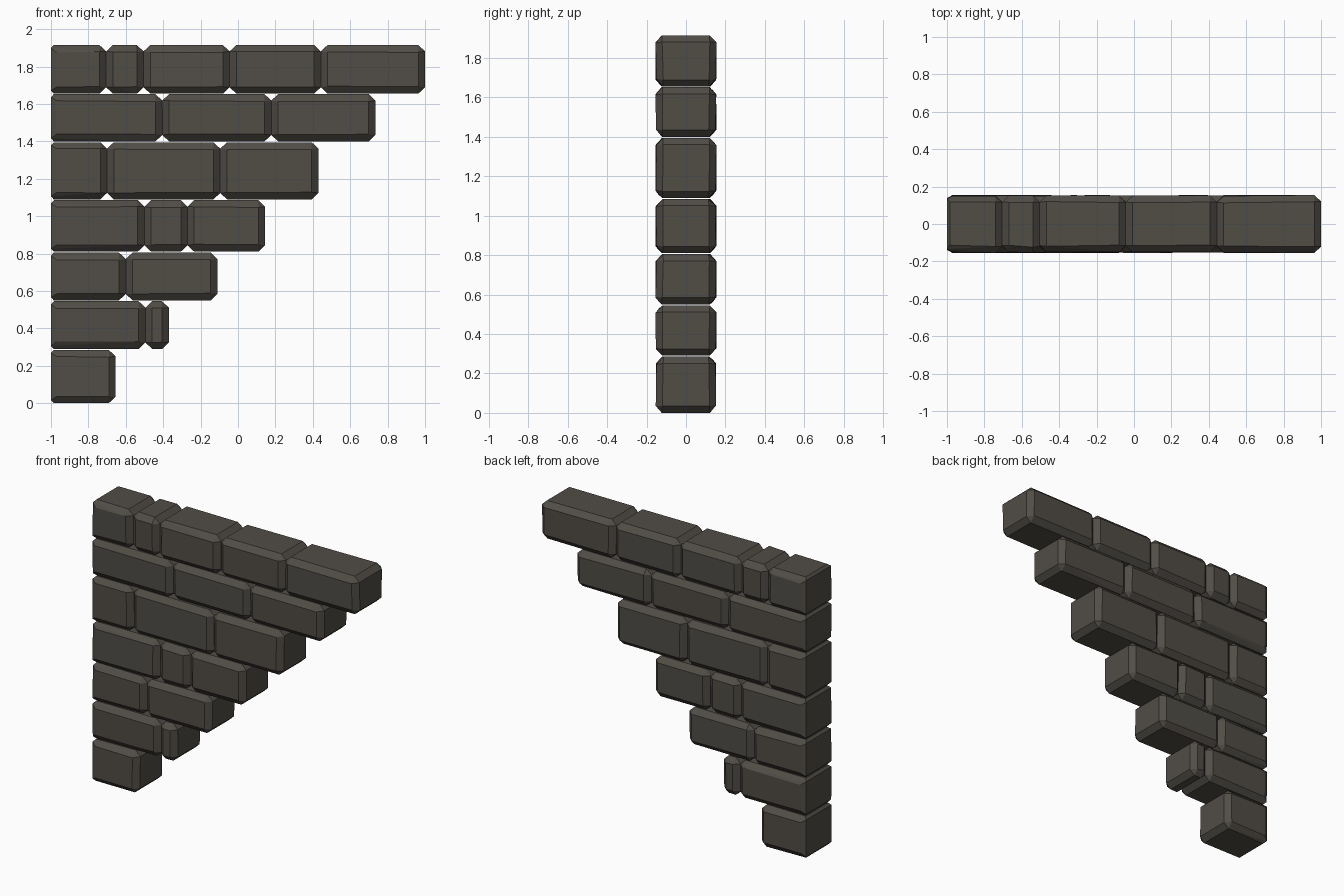
import bpy, bmesh, math, random
from itertools import product

cube = bpy.data.objects.get("Cube")
if cube:
    bpy.data.objects.remove(cube, do_unlink=True)
rng = random.Random(4)

# Dark stone colour
stone = bpy.data.materials.new("dark_stone")
stone.use_nodes = True
colour = (0.082, 0.074, 0.062, 1)
stone.diffuse_color = colour
bsdf = stone.node_tree.nodes["Principled BSDF"]
bsdf.inputs["Base Color"].default_value = colour
bsdf.inputs["Roughness"].default_value = 0.9

DEPTH = 0.155


def brick(name, x0, x1, z0, z1, flush):
    """Chamfered, slightly uneven stone; a flush end has a shallow chamfer."""
    bm = bmesh.new()
    cx = min(0.036, (x1 - x0) * 0.3)
    for sx, sy, sz in product((0, 1), (-1, 1), (0, 1)):
        x, z = (x0, x1)[sx], (z0, z1)[sz]
        ix, iz = 1 - 2 * sx, 1 - 2 * sz
        shallow = flush and sx == 0
        end = 0.016 if shallow else 0.034
        cz = 0.037 + rng.uniform(-0.003, 0.003)
        cy = 0.034 + rng.uniform(-0.004, 0.004)
        y = sy * (DEPTH - rng.uniform(0, 0.006))
        bm.verts.new((x, y - sy * end, z + iz * end))
        bm.verts.new((x + ix * (0.03 if shallow else cx), y, z + iz * cz))
        bm.verts.new((x + ix * (0.015 if shallow else cx), y - sy * cy, z))
    bmesh.ops.convex_hull(bm, input=bm.verts[:])
    # Merge the hull triangles back into broad faces
    bmesh.ops.dissolve_limit(bm, angle_limit=math.radians(6),
                             verts=bm.verts[:], edges=bm.edges[:])
    bmesh.ops.recalc_face_normals(bm, faces=bm.faces[:])
    mesh = bpy.data.meshes.new(name)
    bm.to_mesh(mesh)
    bm.free()
    mesh.materials.append(stone)
    bpy.context.collection.objects.link(bpy.data.objects.new(name, mesh))


# Courses from the bottom up: bottom, top, joints along x
courses = [
    (0.00, 0.285, (-1, -0.655)),
    (0.29, 0.545, (-1, -0.495, -0.37)),
    (0.55, 0.805, (-1, -0.60, -0.11)),
    (0.81, 1.085, (-1, -0.50, -0.27, 0.145)),
    (1.09, 1.395, (-1, -0.70, -0.095, 0.43)),
    (1.40, 1.652, (-1, -0.405, 0.178, 0.735)),
    (1.655, 1.915, (-1, -0.705, -0.505, -0.045, 0.443, 1)),
]
for row, (z0, z1, joints) in enumerate(courses, 1):
    for i, (x0, x1) in enumerate(zip(joints, joints[1:])):
        brick(f"course_{row}_brick_{i + 1}", x0, x1, z0, z1, i == 0)
